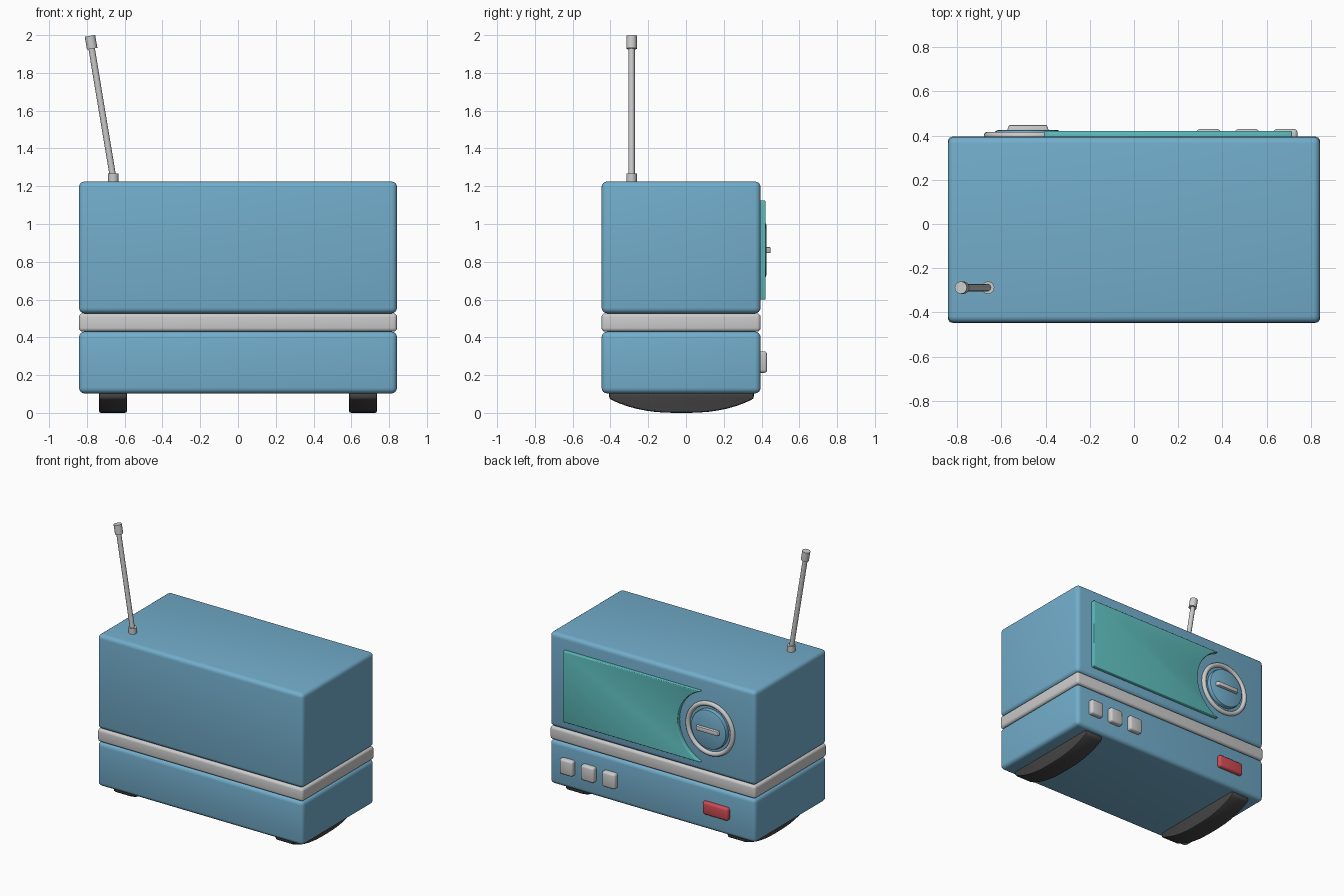
import bpy, bmesh, math
from mathutils import Vector

if "Cube" in bpy.data.objects:
    bpy.data.objects.remove(bpy.data.objects["Cube"])


def material(name, rgb):
    m = bpy.data.materials.new(name)
    m.diffuse_color = (*rgb, 1)
    m.use_nodes = True
    m.node_tree.nodes["Principled BSDF"].inputs["Base Color"].default_value = m.diffuse_color
    return m


BLUE = material("blue", (0.17, 0.42, 0.60))
TEAL = material("teal", (0.11, 0.50, 0.50))
RED = material("red", (0.62, 0.07, 0.09))
DARK = material("dark_rubber", (0.06, 0.06, 0.06))


def finish(ob, name, mat=None, bevel=0, segs=3, smooth=True):
    ob.name = name
    if mat:
        ob.data.materials.append(mat)
    if bevel:
        b = ob.modifiers.new("bevel", 'BEVEL')
        b.width, b.segments, b.limit_method = bevel, segs, 'ANGLE'
        bpy.ops.object.select_all(action='DESELECT')
        ob.select_set(True)
        bpy.context.view_layer.objects.active = ob
        bpy.ops.object.modifier_apply(modifier="bevel")
    if smooth:
        bpy.ops.object.select_all(action='DESELECT')
        ob.select_set(True)
        bpy.context.view_layer.objects.active = ob
        bpy.ops.object.shade_smooth_by_angle(angle=math.radians(35))
    return ob


def box(name, lo, hi, mat=None, bevel=0.02, segs=3):
    lo, hi = Vector(lo), Vector(hi)
    bpy.ops.mesh.primitive_cube_add(size=1, location=(lo + hi) / 2)
    ob = bpy.context.object
    ob.scale = hi - lo
    bpy.ops.object.transform_apply(location=False, rotation=False, scale=True)
    return finish(ob, name, mat, bevel, segs)


def rod(name, a, b, r, mat=None, sides=16, bevel=0):
    a, b = Vector(a), Vector(b)
    bpy.ops.mesh.primitive_cylinder_add(vertices=sides, radius=r, depth=(b - a).length,
                                        location=(a + b) / 2)
    ob = bpy.context.object
    ob.rotation_euler = (b - a).to_track_quat('Z', 'Y').to_euler()
    return finish(ob, name, mat, bevel, 2)


def prism(name, pts, direction, mat=None, bevel=0, segs=3):
    """Extrude a closed outline of 3D points along a vector."""
    bm = bmesh.new()
    face = bm.faces.new([bm.verts.new(p) for p in pts])
    new = bmesh.ops.extrude_face_region(bm, geom=[face])["geom"]
    bmesh.ops.translate(bm, vec=direction,
                        verts=[v for v in new if isinstance(v, bmesh.types.BMVert)])
    bmesh.ops.recalc_face_normals(bm, faces=bm.faces)
    me = bpy.data.meshes.new(name)
    bm.to_mesh(me)
    bm.free()
    ob = bpy.data.objects.new(name, me)
    bpy.context.collection.objects.link(ob)
    return finish(ob, name, mat, bevel, segs)


# Case: lower box, grey band, upper box
X, Y0, Y1 = 0.842, -0.447, 0.395
box("lower_case", (-X, Y0, 0.103), (X, Y1, 0.43), BLUE, 0.03, 4)
box("trim_band", (-X, Y0, 0.43), (X, Y1, 0.527), None, 0.02, 4)
box("upper_case", (-X, Y0, 0.527), (X, Y1, 1.225), BLUE, 0.03, 4)

# Curved runner feet
N = 16
foot = [(-0.407 + 0.766 * i / N, 0.075 * abs(2 * i / N - 1) ** 2.6) for i in range(N + 1)]
foot = [(-0.407, 0.12)] + foot + [(0.359, 0.12)]
for side, x in (("left", -0.737), ("right", 0.587)):
    prism(side + "_foot", [(x, y, z) for y, z in foot], (0.15, 0, 0), DARK, 0.012, 2)

# Teal panel with a concave end around the dial
DX, DZ = -0.48, 0.862
H, R, CX = 0.262, 0.278, -0.503
a0 = math.asin(H / R)
outline = [(0.715, DZ - H), (0.715, DZ + H)]
for i in range(25):
    a = a0 - 2 * a0 * i / 24
    outline.append((CX + R * math.cos(a), DZ + R * math.sin(a)))
prism("speaker_panel", [(x, 0.37, z) for x, z in outline], (0, 0.052, 0), TEAL, 0.018, 3)

# Tuning dial: ring, disc and grip
bpy.ops.mesh.primitive_torus_add(major_segments=48, minor_segments=12, major_radius=0.183,
                                 minor_radius=0.017, location=(DX, 0.4, DZ),
                                 rotation=(math.pi / 2, 0, 0))
finish(bpy.context.object, "dial_ring")
rod("dial", (DX, 0.37, DZ), (DX, 0.426, DZ), 0.145, BLUE, 48, 0.012)
prism("dial_grip", [(DX - 0.1, 0.41, DZ - 0.016), (DX + 0.1, 0.41, DZ - 0.016),
                    (DX + 0.085, 0.448, DZ - 0.016), (DX - 0.085, 0.448, DZ - 0.016)],
      (0, 0, 0.032), None, 0.005, 2)

# Push buttons and power switch
for i in range(3):
    x = 0.338 + 0.174 * i
    box(f"button_{i + 1}", (x - 0.054, 0.37, 0.212), (x + 0.054, 0.43, 0.326), None, 0.016)
box("power_switch", (-0.635, 0.37, 0.222), (-0.425, 0.422, 0.316), RED, 0.016)

# Antenna: socket, tilted rod, tip
AY = -0.288
rod("antenna_socket", (-0.66, AY, 1.2), (-0.66, AY, 1.267), 0.028)
rod("antenna_rod", (-0.657, AY, 1.22), (-0.78, AY, 1.96), 0.017, sides=12)
rod("antenna_tip", (-0.772, AY, 1.928), (-0.784, AY, 1.996), 0.028)
